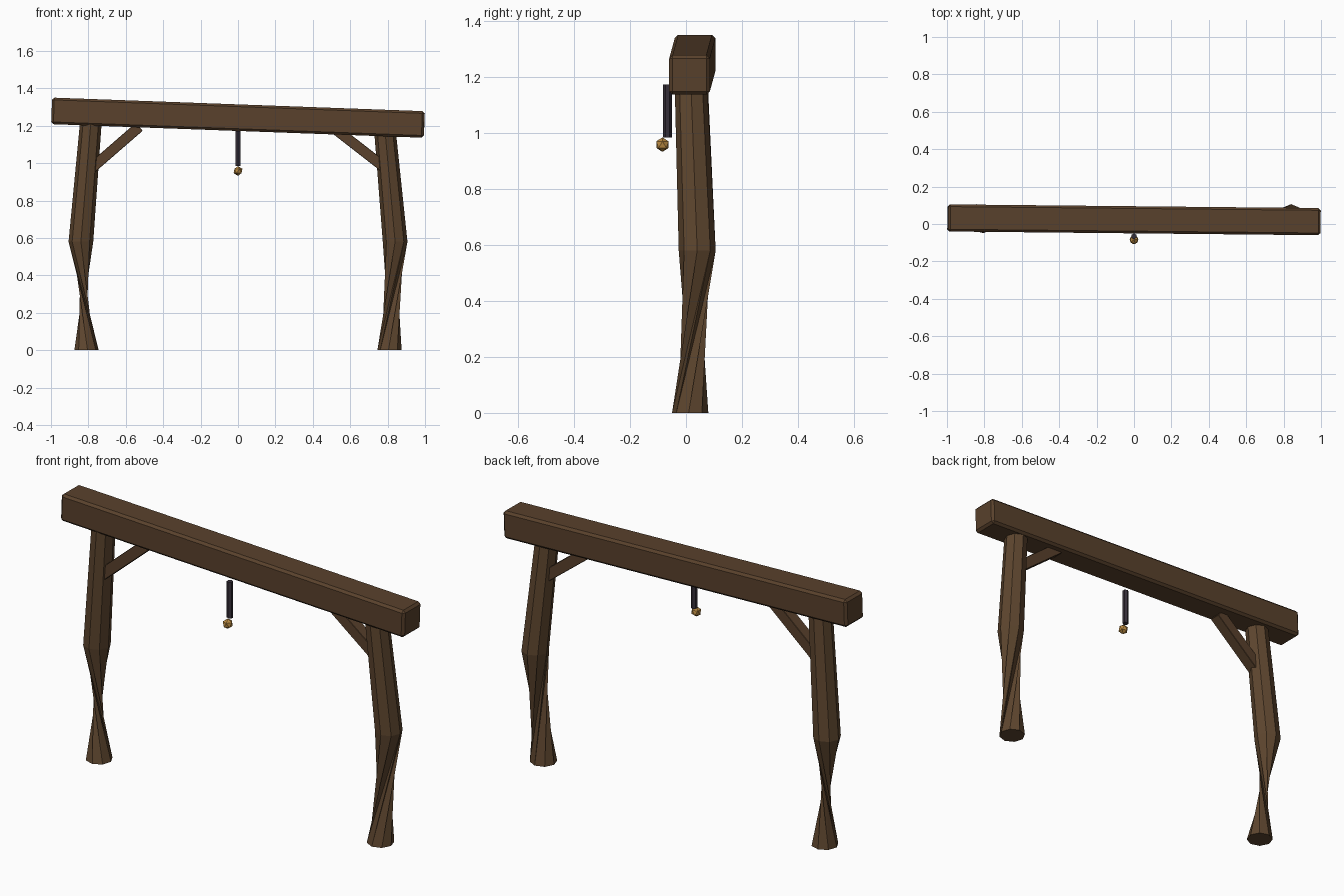
import bpy, bmesh, math
from mathutils import Vector, Matrix, Euler

if "Cube" in bpy.data.objects:
    bpy.data.objects.remove(bpy.data.objects["Cube"])


def material(name, color):
    m = bpy.data.materials.new(name)
    m.diffuse_color = (*color, 1)
    m.use_nodes = True
    m.node_tree.nodes["Principled BSDF"].inputs["Base Color"].default_value = m.diffuse_color
    return m


BEAM_WOOD = material("beam_brown", (0.100, 0.053, 0.025))
LEG_WOOD = material("post_brown", (0.112, 0.061, 0.028))
IRON = material("dark_iron", (0.036, 0.028, 0.040))
BRASS = material("brass", (0.50, 0.26, 0.055))


def finish(name, bm, mat):
    bmesh.ops.recalc_face_normals(bm, faces=bm.faces)
    mesh = bpy.data.meshes.new(name)
    bm.to_mesh(mesh)
    bm.free()
    mesh.materials.append(mat)
    ob = bpy.data.objects.new(name, mesh)
    bpy.context.collection.objects.link(ob)
    return ob


def box(name, size, matrix, mat, bevel):
    bm = bmesh.new()
    bmesh.ops.create_cube(bm, size=1, matrix=Matrix.Diagonal((*size, 1)))
    bmesh.ops.bevel(bm, geom=bm.edges[:], offset=bevel, segments=1,
                    affect='EDGES')
    bm.transform(matrix)
    return finish(name, bm, mat)


def post(name, side, top_z):
    """Eight-sided post: twisted foot section below, tapered section above."""
    sections = [  # x, y, z, radius, ring rotation
        (0.81, 0.015, 0.0, 0.065, math.radians(-140) * side),
        (0.84, 0.040, 0.58, 0.066, 0),
        (0.787, 0.018, top_z, 0.058, 0)]
    bm = bmesh.new()
    rings = []
    for x, y, z, r, turn in sections:
        angles = [turn + math.tau * i / 8 for i in range(8)]
        rings.append([bm.verts.new((side * x + r * math.cos(a),
                                    y + r * math.sin(a), z)) for a in angles])
    low, mid, top = rings
    for i in range(8):
        j = (i + 1) % 8
        # the twisted quads fold along one fixed diagonal
        bm.faces.new((low[i], low[j], mid[i]))
        bm.faces.new((low[j], mid[j], mid[i]))
        bm.faces.new((mid[i], mid[j], top[j], top[i]))
    bm.faces.new(low[::-1])
    bm.faces.new(top)
    return finish(name, bm, LEG_WOOD)


def brace(name, start, end):
    a, b = Vector(start), Vector(end)
    d = b - a
    rot = Matrix.Rotation(-math.atan2(d.z, d.x), 4, 'Y')
    box(name, (d.length, 0.06, 0.056),
        Matrix.Translation((a + b) / 2) @ rot, BEAM_WOOD, 0.002)


# Sagging crossbeam
tilt = Euler((0, 0.0365, -0.01)).to_matrix().to_4x4()
box("crossbeam", (1.993, 0.145, 0.142),
    Matrix.Translation((0, 0.0225, 1.243)) @ tilt, BEAM_WOOD, 0.012)

# Posts
post("left_post", -1, 1.215)
post("right_post", 1, 1.16)

# Diagonal braces
brace("left_brace", (-0.785, 0.02, 0.971), (-0.528, 0.02, 1.194))
brace("right_brace", (0.795, 0.02, 0.968), (0.53, 0.02, 1.174))

# Hanging rod
bm = bmesh.new()
bmesh.ops.create_cone(bm, cap_ends=True, segments=6, radius1=0.0155,
                      radius2=0.0155, depth=0.188)
bm.transform(Matrix.Translation((0, -0.066, 1.078)))
rod = finish("hanging_rod", bm, IRON)

# Faceted ball at the rod's end
bm = bmesh.new()
bmesh.ops.create_icosphere(bm, subdivisions=1, radius=0.026)
bm.transform(Matrix.Translation((0, -0.084, 0.958)))
finish("hanging_ball", bm, BRASS)
